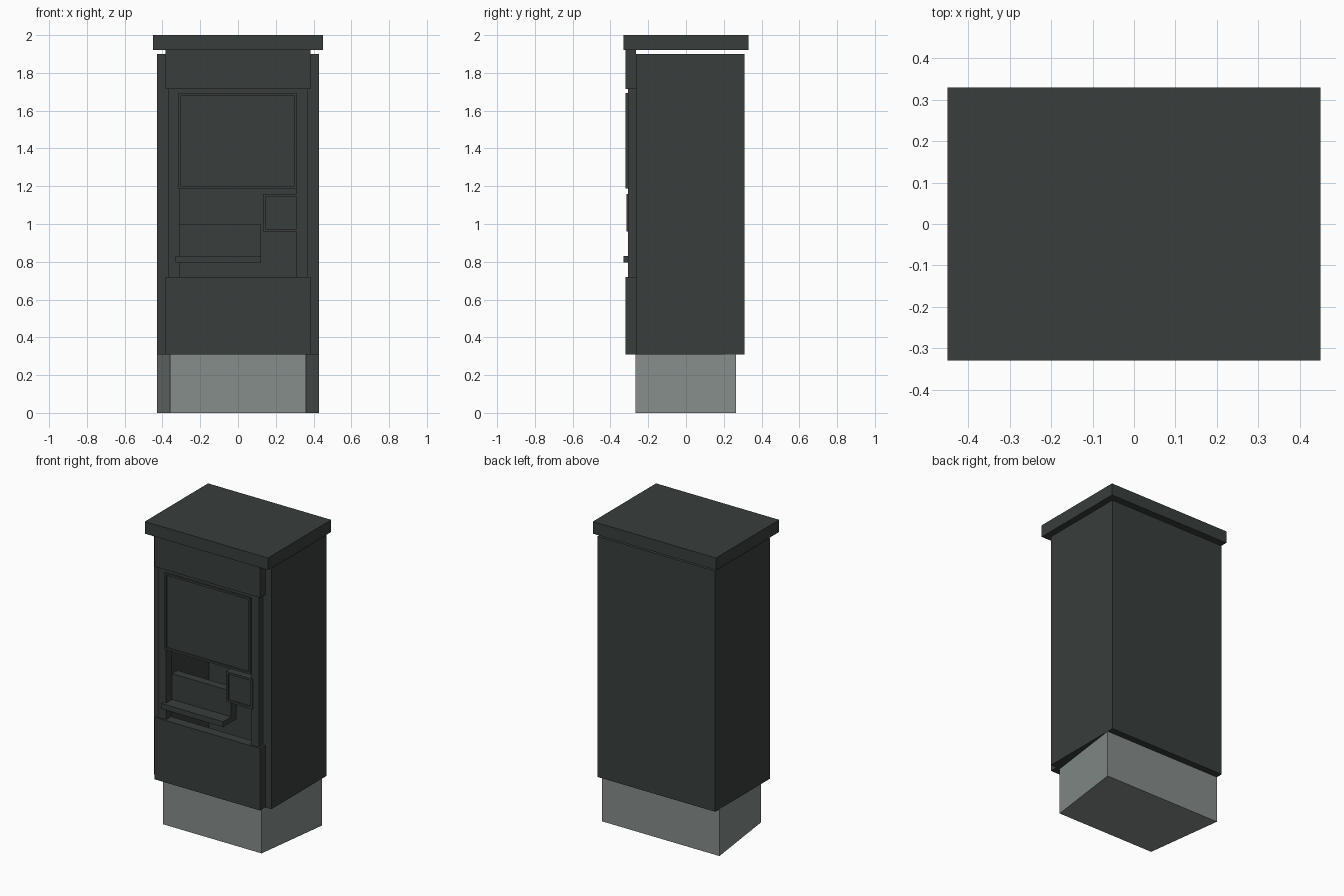
import bpy, bmesh

if "Cube" in bpy.data.objects:
    bpy.data.objects.remove(bpy.data.objects["Cube"])


def material(name, rgb):
    m = bpy.data.materials.new(name)
    m.diffuse_color = (*rgb, 1)
    m.use_nodes = True
    m.node_tree.nodes["Principled BSDF"].inputs["Base Color"].default_value = m.diffuse_color
    return m


DARK = material("dark_slate", (0.040, 0.049, 0.047))
GREY = material("plinth_grey", (0.235, 0.268, 0.255))


def finish(name, bm, mat):
    bmesh.ops.recalc_face_normals(bm, faces=bm.faces)
    mesh = bpy.data.meshes.new(name)
    bm.to_mesh(mesh)
    bm.free()
    mesh.materials.append(mat)
    ob = bpy.data.objects.new(name, mesh)
    bpy.context.collection.objects.link(ob)
    return ob


def box_bm(x, y, z):
    bm = bmesh.new()
    bmesh.ops.create_cube(bm, size=1)
    for v in bm.verts:
        v.co = [r[0] if c < 0 else r[1] for c, r in zip(v.co, (x, y, z))]
    bm.normal_update()
    return bm


def box(name, x, y, z, mat=DARK):
    return finish(name, box_bm(x, y, z), mat)


def front_face(bm):
    return min(bm.faces, key=lambda f: f.calc_center_median().y)


def recessed_box(name, x, y, z, margin, depth):
    """Box whose front face is inset and pushed back."""
    bm = box_bm(x, y, z)
    face = front_face(bm)
    bmesh.ops.inset_individual(bm, faces=[face], thickness=margin)
    rim = bmesh.ops.extrude_discrete_faces(bm, faces=[face])["faces"][0]
    bmesh.ops.translate(bm, verts=rim.verts, vec=(0, depth, 0))
    return finish(name, bm, DARK)


# plinth, narrower at the front
bm = box_bm((-0.43, 0.43), (-0.268, 0.265), (0, 0.31))
for v in bm.verts:
    if v.co.y < 0:
        v.co.x *= 0.36 / 0.43
finish("plinth", bm, GREY)

# hollow cabinet with a front window
bm = box_bm((-0.43, 0.43), (-0.265, 0.31), (0.31, 1.9))
face = front_face(bm)
bmesh.ops.inset_individual(bm, faces=[face], thickness=0.06)
for v in face.verts:
    v.co.z = 0.72 if v.co.z < 1 else 1.715
    v.co.x = 0.37 if v.co.x > 0 else -0.37
bmesh.ops.delete(bm, geom=[face], context="FACES_ONLY")
cabinet = finish("cabinet_shell", bm, DARK)
solid = cabinet.modifiers.new("wall", "SOLIDIFY")
solid.thickness = 0.01
solid.offset = -1

# roof cap and front panels
box("roof_cap", (-0.45, 0.45), (-0.33, 0.33), (1.92, 2.0))
box("upper_front_panel", (-0.385, 0.385), (-0.32, -0.265), (1.715, 1.92))
box("lower_front_panel", (-0.385, 0.385), (-0.32, -0.265), (0.31, 0.72))

# fascia around the opening
FY = (-0.308, -0.245)
for side, s in (("left", -1), ("right", 1)):
    box(side + "_fascia", tuple(sorted((s * 0.31, s * 0.37))), FY, (0.72, 1.715))
box("top_fascia", (-0.31, 0.31), FY, (1.685, 1.715))

# screen and side terminal, both with recessed faces
recessed_box("screen", (-0.315, 0.313), (-0.32, -0.245), (1.188, 1.693), 0.019, 0.01)
recessed_box("side_terminal", (0.133, 0.325), (-0.315, -0.25), (0.96, 1.16), 0.02, 0.01)

# tray with back panel
box("tray_back", (-0.31, 0.122), (-0.245, -0.19), (0.83, 1.0))
box("tray_shelf", (-0.33, 0.122), (-0.33, -0.19), (0.795, 0.83))
